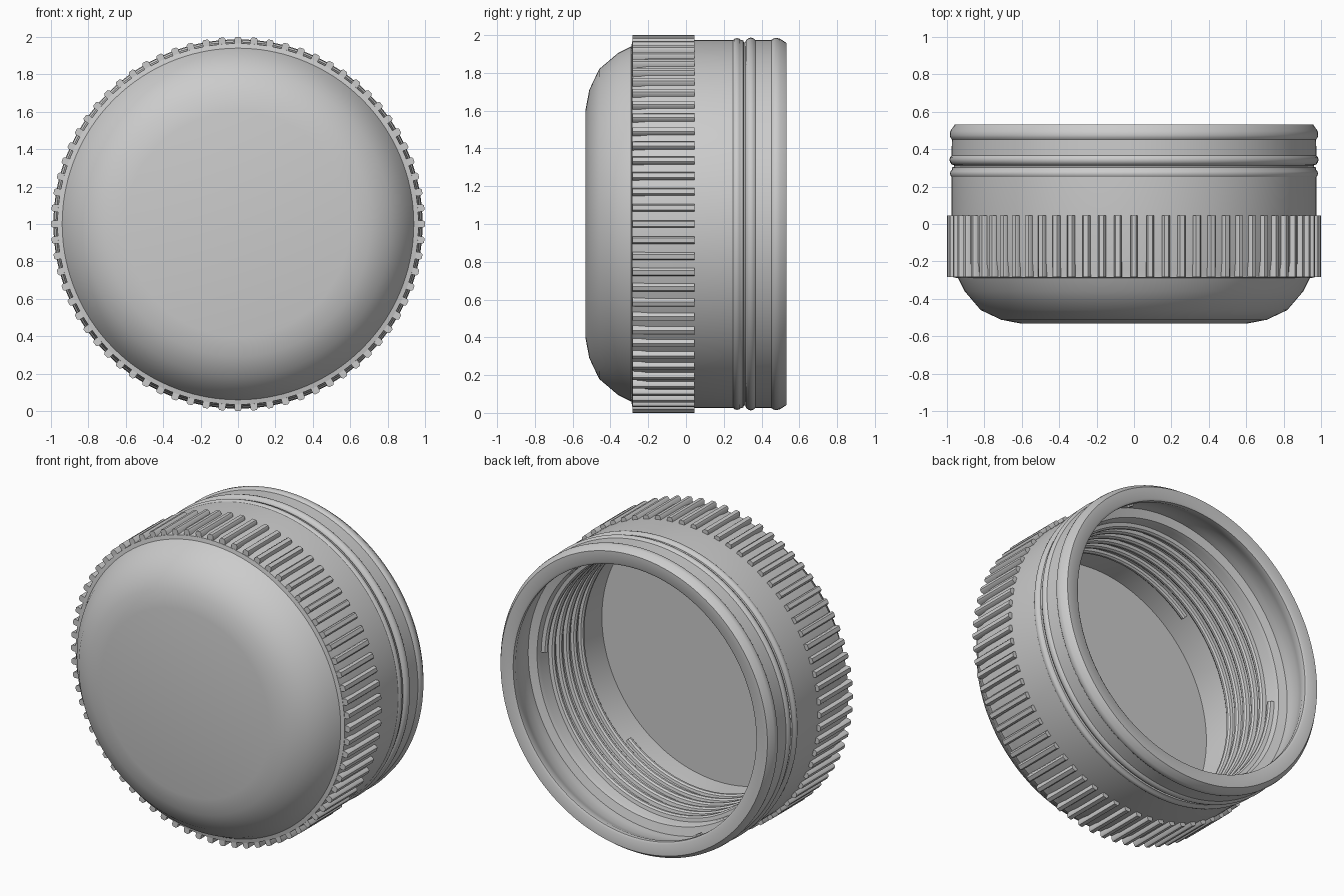
import bpy, bmesh, math

if "Cube" in bpy.data.objects:
    bpy.data.objects.remove(bpy.data.objects["Cube"])

TAU = 2 * math.pi


def polar(r, a, y):
    return (r * math.cos(a), y, 1 + r * math.sin(a))


def finish(name, bm, angle=35):
    bmesh.ops.remove_doubles(bm, verts=bm.verts, dist=1e-5)
    bmesh.ops.recalc_face_normals(bm, faces=bm.faces)
    me = bpy.data.meshes.new(name)
    bm.to_mesh(me)
    bm.free()
    ob = bpy.data.objects.new(name, me)
    bpy.context.collection.objects.link(ob)
    bpy.ops.object.select_all(action='DESELECT')
    ob.select_set(True)
    bpy.context.view_layer.objects.active = ob
    bpy.ops.object.shade_smooth_by_angle(angle=math.radians(angle))
    return ob


def lathe(name, profile, steps=144):
    """Revolve (radius, y) points around the cap axis."""
    bm = bmesh.new()
    vs = [bm.verts.new((r, y, 1)) for r, y in profile]
    es = [bm.edges.new(p) for p in zip(vs, vs[1:])]
    bmesh.ops.spin(bm, geom=vs + es, cent=(0, 0, 1), axis=(0, 1, 0),
                   angle=TAU, steps=steps, use_duplicate=False)
    return finish(name, bm)


def sweep(bm, section, path):
    """Skin a (radius, y) section along (angle, y offset) stations, capped."""
    rings = [[bm.verts.new(polar(r, a, y + dy)) for r, y in section]
             for a, dy in path]
    n = len(section)
    for p, q in zip(rings, rings[1:]):
        for i in range(n):
            j = (i + 1) % n
            bm.faces.new((p[i], p[j], q[j], q[i]))
    bm.faces.new(rings[0])
    bm.faces.new(rings[-1])


# Cap shell: domed front, beaded side wall, tamper band lip, inner wall, floor
lathe("cap_shell", [
    # front dome and grip zone
    (0, -0.533), (0.60, -0.533), (0.71, -0.512), (0.82, -0.46),
    (0.905, -0.36), (0.94, -0.29), (0.965, -0.285), (0.968, -0.24),
    (0.975, -0.20),
    # side wall with beads and groove
    (0.975, 0.25), (0.981, 0.258), (0.984, 0.27), (0.981, 0.282),
    (0.974, 0.29), (0.972, 0.303), (0.962, 0.306), (0.962, 0.314),
    (0.974, 0.318), (0.983, 0.33), (0.987, 0.343), (0.983, 0.357),
    (0.975, 0.367), (0.974, 0.452), (0.982, 0.462), (0.985, 0.475),
    (0.982, 0.497), (0.957, 0.533),
    # lip and hollow of the tamper band
    (0.885, 0.533), (0.872, 0.525), (0.872, 0.50), (0.89, 0.46),
    (0.91, 0.41), (0.915, 0.35), (0.915, 0.31), (0.862, 0.295),
    # threaded wall and floor
    (0.855, 0.27), (0.845, -0.345), (0, -0.345)])

# Grip ribs around the front half of the wall
bm = bmesh.new()
outline = [(0.955, -0.02), (0.99, -0.02), (1.0, -0.012),
           (1.0, 0.012), (0.99, 0.02), (0.955, 0.02)]
for k in range(72):
    c = k * TAU / 72
    ends = [[bm.verts.new(polar(r, c + t, y)) for r, t in outline]
            for y in (-0.283, 0.045)]
    for i in range(6):
        j = (i + 1) % 6
        bm.faces.new((ends[0][i], ends[0][j], ends[1][j], ends[1][i]))
    bm.faces.new(ends[0])
    bm.faces.new(ends[1])
finish("grip_ribs", bm, 50)

# Two-start screw thread winding inwards along the inner wall
bm = bmesh.new()
turns, lead = 2.86, 0.147
count = int(turns * 96)
for start in (0, math.pi):
    path = [(start + TAU * turns * i / count, 0.24 - lead * turns * i / count)
            for i in range(count + 1)]
    sweep(bm, [(0.87, 0.026), (0.832, 0.017), (0.823, 0.006),
               (0.823, -0.006), (0.832, -0.017), (0.87, -0.026)], path)
finish("screw_thread", bm)

# Two little catches inside the lip
bm = bmesh.new()
for a in (math.radians(60), math.radians(240)):
    sweep(bm, [(0.90, 0.47), (0.862, 0.475), (0.862, 0.495), (0.90, 0.50)],
          [(a - 0.02, 0), (a + 0.02, 0)])
finish("lip_catches", bm)
